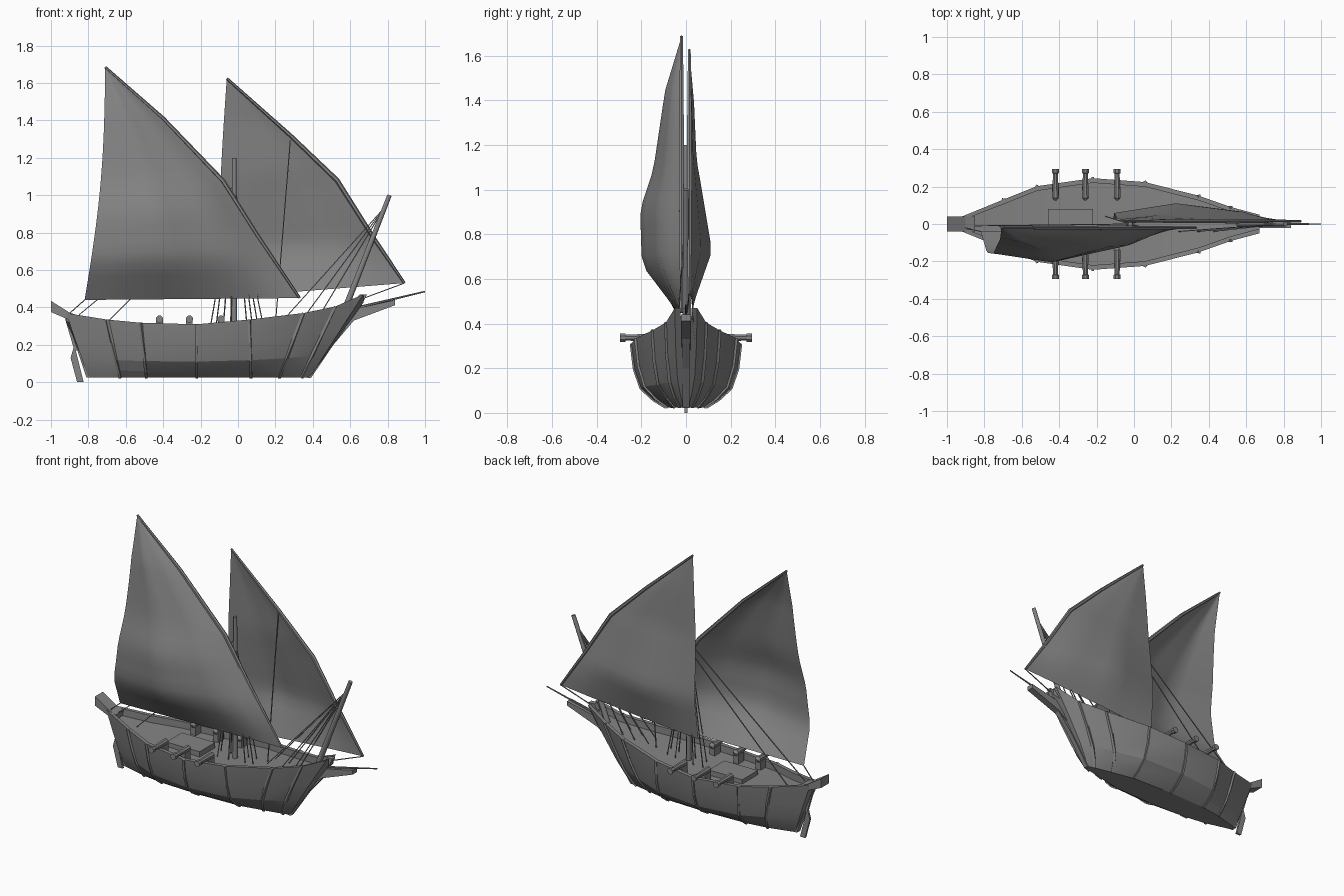
import bpy
import math
from mathutils import Vector

cube = bpy.data.objects.get("Cube")
if cube:
    bpy.data.objects.remove(cube, do_unlink=True)

GREY = (0.23, 0.23, 0.23, 1)
grey = bpy.data.materials.new("weathered grey")
grey.use_nodes = True
grey.diffuse_color = GREY
bsdf = grey.node_tree.nodes["Principled BSDF"]
bsdf.inputs["Base Color"].default_value = GREY
bsdf.inputs["Roughness"].default_value = 0.8


def make(name, verts, faces, smooth=None):
    mesh = bpy.data.meshes.new(name)
    mesh.from_pydata([tuple(v) for v in verts], [], faces)
    mesh.materials.append(grey)
    obj = bpy.data.objects.new(name, mesh)
    bpy.context.collection.objects.link(obj)
    bpy.ops.object.select_all(action='DESELECT')
    obj.select_set(True)
    bpy.context.view_layer.objects.active = obj
    bpy.ops.object.mode_set(mode='EDIT')
    bpy.ops.mesh.select_all(action='SELECT')
    bpy.ops.mesh.normals_make_consistent(inside=False)
    bpy.ops.object.mode_set(mode='OBJECT')
    if smooth:
        bpy.ops.object.shade_smooth_by_angle(angle=math.radians(smooth))


def loft(name, rings, smooth=None):
    """Skin closed rings of equal length and cap both ends."""
    n = len(rings[0])
    faces = [(i * n + j, i * n + (j + 1) % n, (i + 1) * n + (j + 1) % n, (i + 1) * n + j)
             for i in range(len(rings) - 1) for j in range(n)]
    last = (len(rings) - 1) * n
    faces += [tuple(range(n)), tuple(range(last, last + n))]
    make(name, [v for ring in rings for v in ring], faces, smooth)


def rod(name, path, radii, sides=6, smooth=None):
    """Round bar along a path, with one radius per point or one for all."""
    path = [Vector(p) for p in path]
    if not isinstance(radii, list):
        radii = [radii] * len(path)
    rings = []
    for i, p in enumerate(path):
        tangent = path[min(i + 1, len(path) - 1)] - path[max(i - 1, 0)]
        turn = tangent.to_track_quat('Z', 'Y')
        angles = [math.tau * (k + 0.5) / sides for k in range(sides)]
        rings.append([p + turn @ Vector((radii[i] * math.cos(a), radii[i] * math.sin(a), 0))
                      for a in angles])
    loft(name, rings, smooth)


def prism(name, outline, half, y=0):
    """Side profile in x and z, thickened across y."""
    loft(name, [[(x, y + k, z) for x, z in outline] for k in (-half, half)])


def box(name, x, y, z, sx, sy, sz):
    prism(name, [(x - sx, z - sz), (x + sx, z - sz), (x + sx, z + sz), (x - sx, z + sz)], sy, y)


# Hull stations: top x, bottom x, top half width, bottom half width, rail height
STATIONS = [
    (-0.92, -0.80, 0.04, 0.015, 0.37),
    (-0.70, -0.63, 0.13, 0.06, 0.335),
    (-0.52, -0.49, 0.202, 0.08, 0.318),
    (-0.22, -0.22, 0.245, 0.09, 0.31),
    (0.06, 0.07, 0.224, 0.08, 0.335),
    (0.35, 0.22, 0.15, 0.05, 0.37),
    (0.52, 0.34, 0.09, 0.025, 0.405),
    (0.67, 0.385, 0.05, 0.01, 0.47),
]
KEEL = 0.025
FLARE = [(1, 1), (0.6, 0.91), (0.3, 0.72), (0.12, 0.36), (0, 0)]


def side_line(station):
    xt, xb, wt, wb, rail = station
    return [Vector((xb + (xt - xb) * t, wb + (wt - wb) * w, KEEL + (rail - KEEL) * t))
            for t, w in FLARE]


rings = []
for s in STATIONS:
    outer = side_line(s)
    top = outer[0]
    inner = max(top.y - 0.025, top.y * 0.5)
    half = [Vector((top.x, inner, top.z - 0.045)), Vector((top.x, inner, top.z))] + outer
    rings.append(half + [Vector((p.x, -p.y, p.z)) for p in reversed(half)])
loft("hull", rings, 12)

# Frames on the outside of the planking
for i, s in enumerate(STATIONS[1:-1]):
    for side in (-1, 1):
        line = [Vector((p.x, side * p.y, p.z)) for p in side_line(s)]
        rod(f"hull_frame_{i}_{'left' if side > 0 else 'right'}", line, 0.01, 4)

# Stern overhang, stern post, rudder, stem and beak
prism("stern_overhang", [(-1.0, 0.435), (-0.9, 0.372), (-0.85, 0.355), (-0.86, 0.315), (-1.0, 0.375)], 0.04)
prism("stern_post", [(-0.915, 0.34), (-0.88, 0.34), (-0.785, 0.025), (-0.81, 0.025)], 0.018)
prism("rudder_stock", [(-0.925, 0.34), (-0.905, 0.34), (-0.855, 0.17), (-0.875, 0.17)], 0.008)
prism("rudder_blade", [(-0.875, 0.2), (-0.825, 0.0), (-0.86, 0.0), (-0.895, 0.13)], 0.007)
prism("stem_post", [(0.37, 0.022), (0.39, 0.022), (0.51, 0.2), (0.62, 0.33), (0.69, 0.47), (0.65, 0.47)], 0.015)
prism("beak", [(0.56, 0.28), (0.62, 0.33), (0.84, 0.412), (0.84, 0.44), (0.68, 0.405), (0.58, 0.385)], 0.022)

# Deck hatch and guns
box("deck_hatch", -0.34, 0, 0.277, 0.12, 0.08, 0.022)
for i, x in enumerate((-0.42, -0.26, -0.09)):
    for side in (-1, 1):
        tag = f"{i}_{'left' if side > 0 else 'right'}"
        ends = (0.125, 0.14, 0.27, 0.272, 0.295)
        rod("gun_barrel_" + tag, [(x, side * y, 0.337) for y in ends],
            [0.006, 0.02, 0.014, 0.02, 0.02], 8)
        box("gun_carriage_" + tag, x, side * 0.17, 0.298, 0.018, 0.03, 0.03)

# Masts and bowsprit
rod("main_mast", [(-0.02, 0, 0.26), (-0.02, 0, 1.2)], [0.016, 0.012], 8, 50)
rod("fore_mast", [(0.56, 0, 0.36), (0.81, 0, 1.0)], [0.018, 0.013], 8, 50)
rod("bowsprit", [(0.58, 0, 0.385), (1.0, 0, 0.485)], [0.008, 0.004])


def along(path, t):
    f = t * (len(path) - 1)
    i = min(int(f), len(path) - 2)
    return path[i].lerp(path[i + 1], f - i)


def level(knots, t):
    """Height of a broken line through the knots at t."""
    for (t0, v0), (t1, v1) in zip(knots, knots[1:]):
        if t <= t1:
            return v0 + (v1 - v0) * (t - t0) / (t1 - t0)
    return knots[-1][1]


def sail(name, yard, clew, belly, camber, sag, rows=20, cols=10):
    """Three-cornered sail: rows run from the yard to the trailing edge."""
    head, clew = yard[0], Vector(clew)
    verts, faces = [], []
    for i in range(rows + 1):
        t = i / rows
        front = along(yard, t)
        back = head.lerp(clew, t) + Vector((sag * math.sin(math.pi * t), 0, 0))
        for j in range(cols + 1):
            s = j / cols
            p = front.lerp(back, s)
            p.y += level(belly, t) * level(camber, s)
            verts.append(p)
    w = cols + 1
    for i in range(rows):
        for j in range(cols):
            a = i * w + j
            faces.append((a, a + 1, a + w + 1, a + w) if i else (a, a + w + 1, a + w))
    make(name, verts, faces, 60)


# Curved yards with their sails
main_yard = [Vector((x, -0.02, z)) for x, z in
             ((-0.71, 1.685), (-0.4, 1.41), (-0.08, 1.075), (0.1, 0.79), (0.33, 0.45))]
fore_yard = [Vector((x, 0.015, z)) for x, z in
             ((-0.06, 1.625), (0.28, 1.32), (0.53, 1.08), (0.72, 0.78), (0.89, 0.53))]
main_belly = [(0, 0), (0.2, -0.07), (0.48, -0.12), (0.63, -0.178), (0.83, -0.168), (1, 0)]
fore_belly = [(0, 0), (0.2, 0.02), (0.43, 0.03), (0.78, 0.097), (1, 0.01)]
main_camber = [(0, 0), (0.2, 0.55), (0.6, 1), (1, 0.7)]
fore_camber = [(0, 0), (0.2, 0.55), (0.6, 1), (1, 0.4)]
for name, yard, clew, belly, camber, sag in (
        ("main", main_yard, (-0.82, -0.04, 0.44), main_belly, main_camber, 0.03),
        ("fore", fore_yard, (-0.11, 0.025, 0.45), fore_belly, fore_camber, -0.01)):
    rod(name + "_yard", yard, [0.007, 0.011, 0.013, 0.011, 0.007], 6, 50)
    sail(name + "_sail", yard, clew, belly, camber, sag)

# Rigging
ropes = []
for side, feet in ((-1, (-0.12, -0.04, 0.08, 0.14)), (1, (-0.15, -0.08, 0.05, 0.11))):
    for x in feet:
        ropes.append(((-0.02, 0, 1.05), (x, side * 0.04, 0.28)))
    for x in (0.24, 0.34, 0.42):
        ropes.append(((0.78, 0, 0.93), (x, side * 0.04, 0.33)))
ropes += [((0.28, 0.015, 1.3), (0.2, 0.02, 0.31)),
          ((-0.02, 0, 1.05), (-0.85, -0.01, 0.36)),
          ((-0.82, -0.04, 0.44), (-0.91, -0.02, 0.36)),
          ((-0.02, 0, 1.0), (-0.72, -0.01, 0.3)),
          ((0.89, 0.015, 0.53), (0.62, 0, 0.43))]
for i, (a, b) in enumerate(ropes):
    rod(f"rope_{i}", [a, b], 0.0035, 4)
